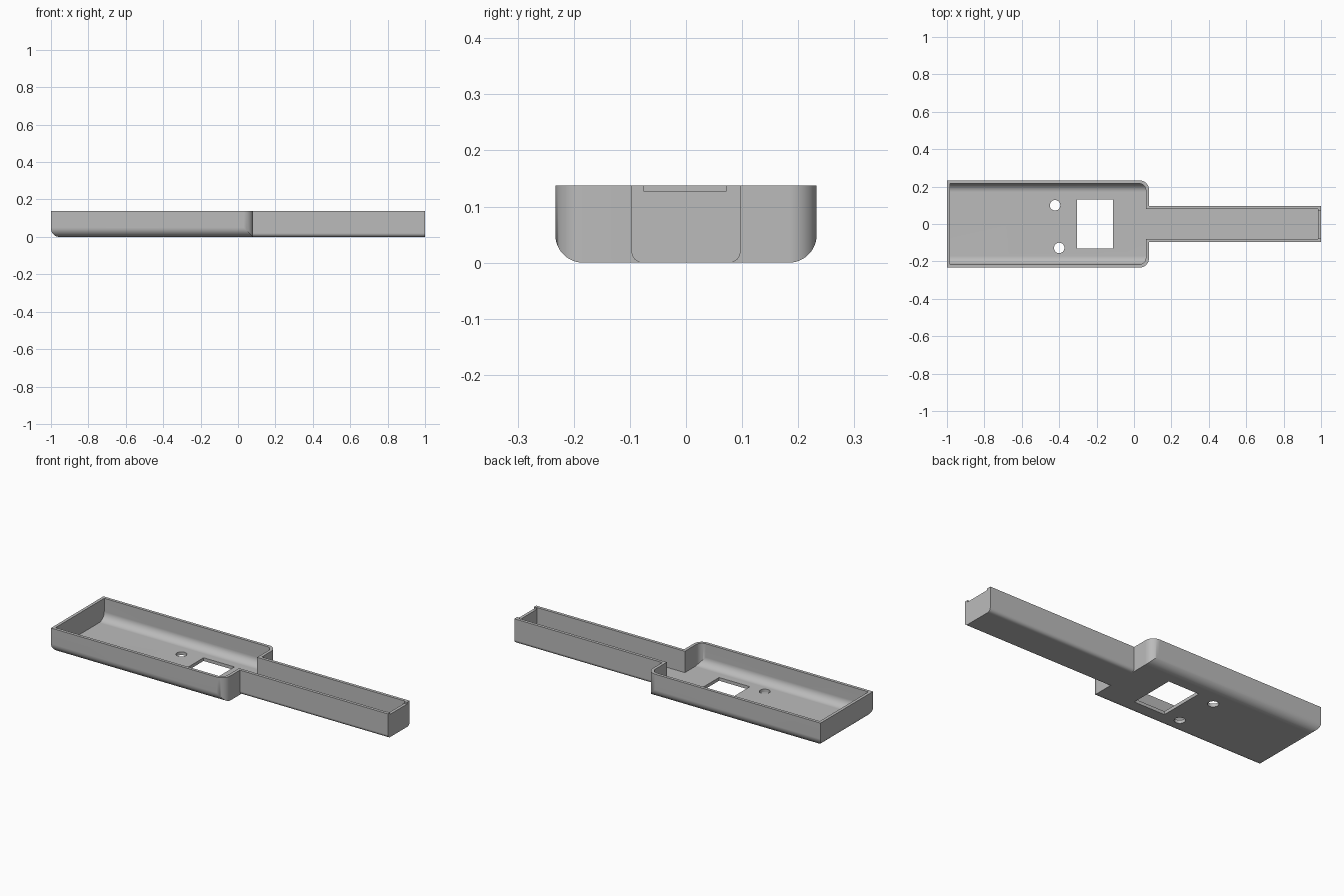
import bpy
import bmesh
import math

cube = bpy.data.objects.get("Cube")
if cube:
    bpy.data.objects.remove(cube, do_unlink=True)

TOP, WALL, FLOOR = 0.138, 0.017, 0.018
HALF_W, NECK_W = 0.233, 0.097
SHOULDER = 0.08
OVER = 0.3  # how far cutters run past the part

grey = bpy.data.materials.new("plain grey")
grey.use_nodes = True
grey.diffuse_color = (0.5, 0.5, 0.5, 1)
grey.node_tree.nodes["Principled BSDF"].inputs["Base Color"].default_value = (0.5, 0.5, 0.5, 1)


def rounded_rect(u0, u1, v0, v1, radii, steps=12):
    """Outline from lower left, counter-clockwise, one radius per corner."""
    points = []
    corners = [(u0, v0, 1, 1), (u1, v0, -1, 1), (u1, v1, -1, -1), (u0, v1, 1, -1)]
    for i, ((u, v, su, sv), r) in enumerate(zip(corners, radii)):
        if r == 0:
            points.append((u, v))
            continue
        for k in range(steps + 1):
            a = math.pi + (i + k / steps) * math.pi / 2
            points.append((u + su * r + r * math.cos(a), v + sv * r + r * math.sin(a)))
    return points


def prism(name, axis, outline, lo, hi):
    """Extrude an outline along an axis."""
    place = {"x": lambda u, v, t: (t, u, v),
             "y": lambda u, v, t: (u, t, v),
             "z": lambda u, v, t: (u, v, t)}[axis]
    bm = bmesh.new()
    rings = [[bm.verts.new(place(u, v, t)) for u, v in outline] for t in (lo, hi)]
    bm.faces.new(rings[0])
    bm.faces.new(rings[1])
    n = len(outline)
    for i in range(n):
        j = (i + 1) % n
        bm.faces.new((rings[0][i], rings[0][j], rings[1][j], rings[1][i]))
    bmesh.ops.recalc_face_normals(bm, faces=bm.faces)
    mesh = bpy.data.meshes.new(name)
    bm.to_mesh(mesh)
    bm.free()
    mesh.materials.append(grey)
    obj = bpy.data.objects.new(name, mesh)
    bpy.context.collection.objects.link(obj)
    return obj


def combine(target, other, operation):
    """Apply a boolean and discard the helper."""
    mod = target.modifiers.new(operation.lower(), "BOOLEAN")
    mod.operation, mod.object, mod.solver = operation, other, "EXACT"
    bpy.context.view_layer.objects.active = target
    bpy.ops.object.modifier_apply(modifier=mod.name)
    bpy.data.objects.remove(other, do_unlink=True)


def tray_block(name, x0, x1, half, z0, z1, fillet, corner):
    """Block with rounded lower sides and rounded upright corners at +x."""
    block = prism(name, "x", rounded_rect(-half, half, z0, z1, (fillet, fillet, 0, 0)), x0, x1)
    plan = prism("plan", "z", rounded_rect(x0 - OVER, x1, -half - 0.01, half + 0.01, (0, 0, 0, 0)), -1, 1)
    bpy.data.objects.remove(plan, do_unlink=True)
    plan = prism("plan", "z", rounded_rect(x0 - OVER, x1, -half, half, (0, corner, corner, 0)), -1, 1)
    combine(block, plan, "INTERSECT")
    return block


# Wide tray with a rounded lower end edge
shell = tray_block("tray_shell", -1, SHOULDER, HALF_W, 0, TOP, 0.05, 0.05)
combine(shell, prism("end_round", "y", rounded_rect(-1, 1, 0, 1, (0.045, 0, 0, 0)), -1, 1), "INTERSECT")

# Narrow handle
handle = prism("handle", "x", rounded_rect(-NECK_W, NECK_W, 0, TOP, (0.02, 0.02, 0, 0)), SHOULDER - 0.06, 1)
combine(shell, handle, "UNION")

# Hollow interior of tray and handle
cavity = tray_block("cavity", -1 + WALL, SHOULDER - WALL, HALF_W - WALL, FLOOR, OVER, 0.045, 0.035)
combine(shell, cavity, "DIFFERENCE")
inner = NECK_W - WALL
square = (0, 0, 0, 0)
combine(shell, prism("channel", "x", rounded_rect(-inner, inner, FLOOR, OVER, square), 0, 1 - WALL), "DIFFERENCE")

# Shallow notch in the handle's end wall
combine(shell, prism("notch", "x", rounded_rect(-0.076, 0.072, TOP - 0.01, OVER, square), 0.95, 1.1), "DIFFERENCE")

# Floor window and two screw holes
combine(shell, prism("window", "z", rounded_rect(-0.305, -0.113, -0.132, 0.13, square), -OVER, 0.1), "DIFFERENCE")
for x, y in ((-0.422, 0.1), (-0.4, -0.128)):
    r = 0.028
    hole = prism("hole", "z", rounded_rect(x - r, x + r, y - r, y + r, (r * 0.999,) * 4, 8), -OVER, 0.1)
    combine(shell, hole, "DIFFERENCE")

# Smooth fillets, crisp edges
bpy.ops.object.select_all(action="DESELECT")
shell.select_set(True)
bpy.context.view_layer.objects.active = shell
bpy.ops.object.shade_smooth_by_angle(angle=math.radians(30))
normals = shell.modifiers.new("flat_walls", "WEIGHTED_NORMAL")
normals.keep_sharp = True
